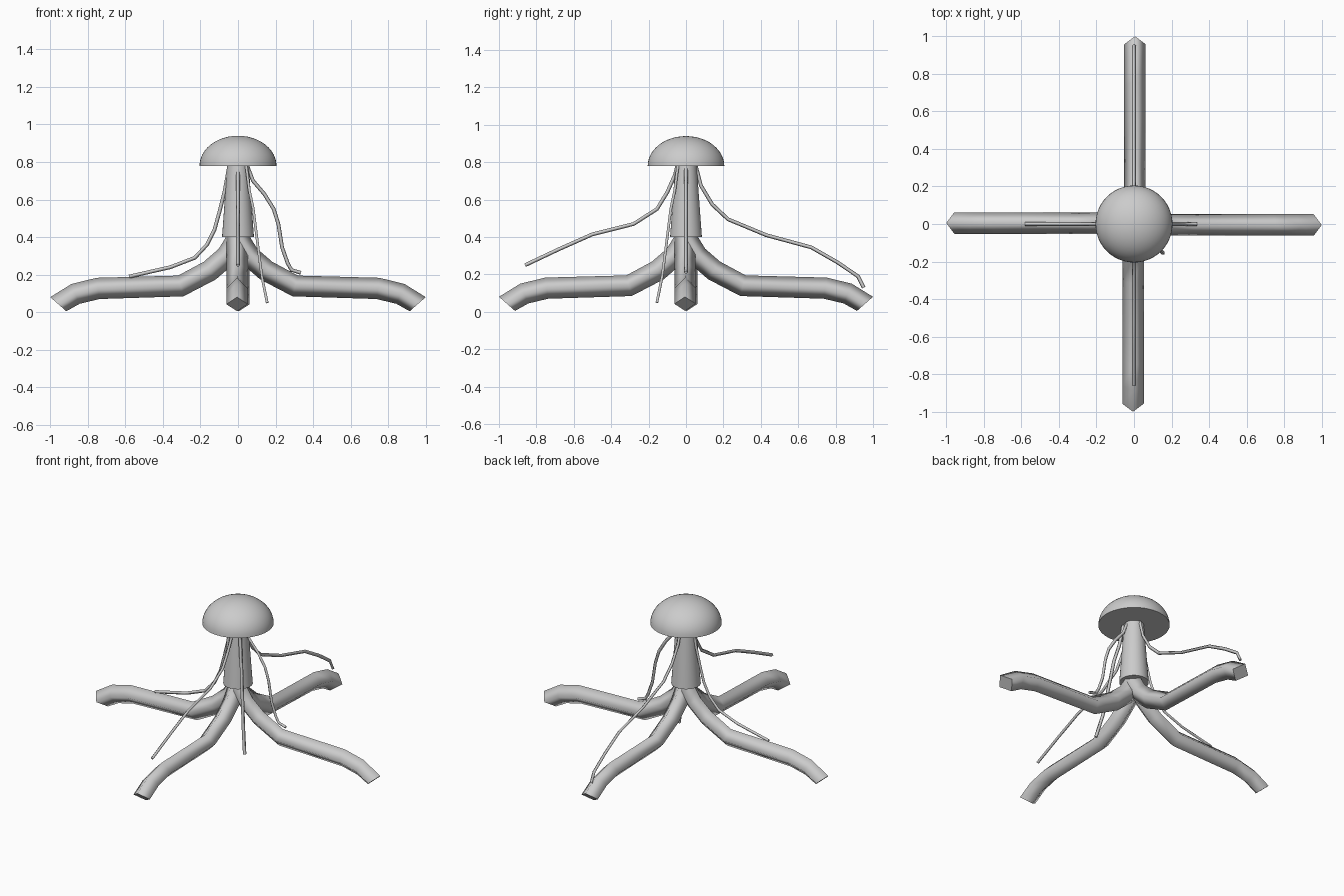
import bpy, bmesh, math
from mathutils import Vector

if "Cube" in bpy.data.objects:
    bpy.data.objects.remove(bpy.data.objects["Cube"])


def finish(name, bm, smooth_sides=None):
    bmesh.ops.recalc_face_normals(bm, faces=bm.faces[:])
    me = bpy.data.meshes.new(name)
    bm.to_mesh(me)
    bm.free()
    ob = bpy.data.objects.new(name, me)
    bpy.context.collection.objects.link(ob)
    for p in me.polygons:
        p.use_smooth = smooth_sides is None or p.index < smooth_sides
    return ob


def tube(name, path, radius, angle, offset=0.0, end_dir=None):
    """Sweep a diamond section along a (distance, height) path at a heading."""
    out = Vector((math.cos(angle), math.sin(angle), 0))
    side = Vector((-math.sin(angle), math.cos(angle), 0))
    pts = [Vector(p) for p in path]
    segs = [(b - a).normalized() for a, b in zip(pts, pts[1:])]
    bm = bmesh.new()
    rings = []
    for i, p in enumerate(pts):
        a, b = segs[max(i - 1, 0)], segs[min(i, len(segs) - 1)]
        t = (a + b).normalized()
        if end_dir and i == len(pts) - 1:
            t = Vector(end_dir).normalized()
        n = Vector((-t.y, t.x))
        ring = []
        for k in range(4):
            c, s = math.cos(k * math.pi / 2), math.sin(k * math.pi / 2)
            q = p + n * radius * s
            ring.append(bm.verts.new(out * q.x + side * (offset + radius * c)
                                     + Vector((0, 0, q.y))))
        rings.append(ring)
    for r0, r1 in zip(rings, rings[1:]):
        for k in range(4):
            bm.faces.new((r0[k], r0[(k + 1) % 4], r1[(k + 1) % 4], r1[k]))
    sides = len(bm.faces)
    bm.faces.new(rings[0])
    bm.faces.new(rings[-1])
    return finish(name, bm, sides)


def lathe(name, profile, n):
    """Spin a (radius, height) profile about z."""
    bm = bmesh.new()
    vs = [bm.verts.new((r, 0, z)) for r, z in profile]
    es = [bm.edges.new(e) for e in zip(vs, vs[1:])]
    bmesh.ops.spin(bm, geom=vs + es, cent=(0, 0, 0), axis=(0, 0, 1),
                   angle=2 * math.pi, steps=n, use_duplicate=False)
    bmesh.ops.remove_doubles(bm, verts=bm.verts[:], dist=1e-5)
    ob = finish(name, bm)
    bpy.context.view_layer.objects.active = ob
    ob.select_set(True)
    bpy.ops.object.shade_smooth_by_angle(angle=math.radians(40))
    ob.select_set(False)
    return ob


# Domed cap with flat underside
dome = [(0.205 * math.cos(a), 0.78 + 0.16 * math.sin(a))
        for a in (i * math.pi / 24 for i in range(12))]
lathe("cap", [(0, 0.78)] + dome + [(0, 0.94)], 48)

# Tapered trunk
lathe("trunk", [(0, 0.40), (0.085, 0.40), (0.057, 0.785), (0, 0.785)], 32)

# Four root legs
leg = [(0.0, 0.40), (0.022, 0.36), (0.06, 0.30), (0.15, 0.222),
       (0.305, 0.14), (0.745, 0.127), (0.865, 0.098), (0.957, 0.043)]
names = ("right_leg", "back_leg", "left_leg", "front_leg")
for i, nm in enumerate(names):
    tube(nm, leg, 0.057, i * math.pi / 2, -0.005, (0.66, -0.75))

# Thin hanging tendrils: (heading in degrees, path)
tendrils = {
    "left_tendril": (180, [(0.045, 0.79), (0.07, 0.65), (0.10, 0.53), (0.125, 0.44),
                           (0.165, 0.36), (0.23, 0.29), (0.36, 0.24), (0.58, 0.19)]),
    "right_tendril": (0, [(0.045, 0.79), (0.08, 0.70), (0.14, 0.63), (0.19, 0.55),
                          (0.215, 0.47), (0.235, 0.345), (0.265, 0.26), (0.285, 0.225),
                          (0.335, 0.21)]),
    "front_tendril": (270, [(0.045, 0.79), (0.06, 0.73), (0.10, 0.64), (0.155, 0.55),
                            (0.28, 0.47), (0.50, 0.415), (0.68, 0.335), (0.86, 0.25)]),
    "back_tendril": (90, [(0.05, 0.79), (0.08, 0.675), (0.14, 0.575), (0.225, 0.495),
                          (0.43, 0.41), (0.67, 0.345), (0.81, 0.265), (0.92, 0.19),
                          (0.95, 0.13)]),
    "corner_tendril": (-45, [(0.06, 0.79), (0.085, 0.65), (0.115, 0.55), (0.155, 0.325),
                             (0.18, 0.19), (0.22, 0.05)]),
}
for nm, (deg, path) in tendrils.items():
    tube(nm, path, 0.01, math.radians(deg))
